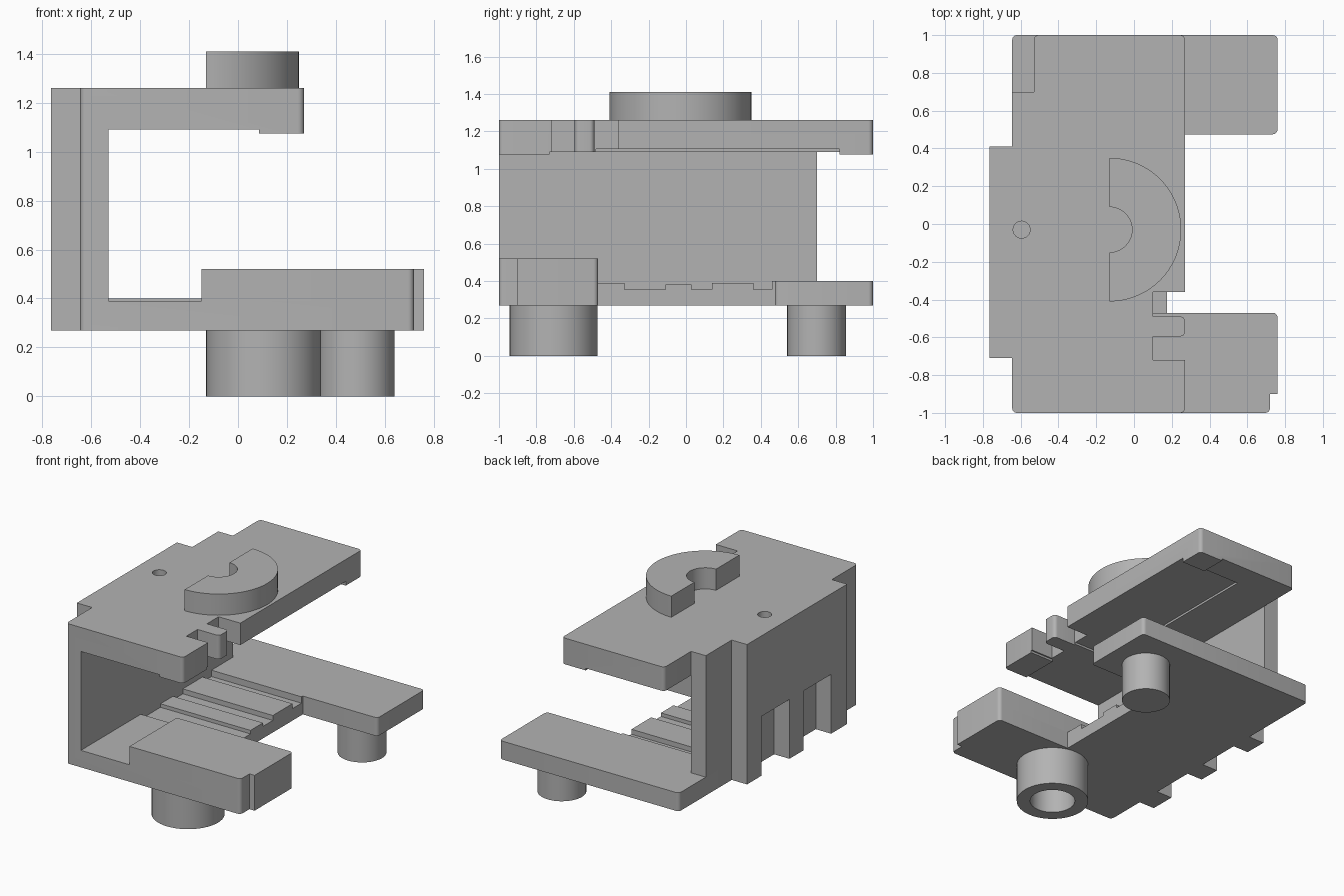
import bpy, bmesh, math
from mathutils import Vector

cube = bpy.data.objects.get("Cube")
if cube:
    bpy.data.objects.remove(cube, do_unlink=True)

grey = bpy.data.materials.new("plain grey")
grey.use_nodes = True
COLOUR = (0.45, 0.45, 0.45, 1)
grey.diffuse_color = COLOUR
grey.node_tree.nodes["Principled BSDF"].inputs["Base Color"].default_value = COLOUR


def rounded(points, steps=5):
    """Outline from (x, y) or (x, y, radius) corners."""
    out = []
    for i, p in enumerate(points):
        c = Vector(p[:2])
        if len(p) == 2:
            out.append(c)
            continue
        a = Vector(points[i - 1][:2]) - c
        b = Vector(points[(i + 1) % len(points)][:2]) - c
        a, b = a.normalized() * p[2], b.normalized() * p[2]
        for k in range(steps + 1):
            t = math.pi / 2 * k / steps
            out.append(c + a * (1 - math.sin(t)) + b * (1 - math.cos(t)))
    return out


def arc(x, y, r, start=0, end=360, steps=48):
    closed = end - start == 360
    angles = [math.radians(start + (end - start) * k / steps)
              for k in range(steps + (not closed))]
    return [(x + r * math.cos(a), y + r * math.sin(a)) for a in angles]


def prism(name, outline, low, high, along_x=False):
    bm = bmesh.new()
    if along_x:
        verts = [bm.verts.new((low, u, v)) for u, v in outline]
        shift = (high - low, 0, 0)
    else:
        verts = [bm.verts.new((u, v, low)) for u, v in outline]
        shift = (0, 0, high - low)
    face = bm.faces.new(verts)
    new = bmesh.ops.extrude_face_region(bm, geom=[face])["geom"]
    bmesh.ops.translate(bm, vec=shift,
                        verts=[g for g in new if isinstance(g, bmesh.types.BMVert)])
    bmesh.ops.recalc_face_normals(bm, faces=bm.faces)
    mesh = bpy.data.meshes.new(name)
    bm.to_mesh(mesh)
    bm.free()
    mesh.materials.append(grey)
    obj = bpy.data.objects.new(name, mesh)
    bpy.context.collection.objects.link(obj)
    parts.append(obj)
    return obj


def box(name, x0, x1, y0, y1, z0, z1):
    return prism(name, [(x0, y0), (x1, y0), (x1, y1), (x0, y1)], z0, z1)


def cut(obj, cutter):
    """Subtract the cutter, bake the result and drop the cutter."""
    cutter.hide_render = True
    mod = obj.modifiers.new("cut", "BOOLEAN")
    mod.operation, mod.solver, mod.object = "DIFFERENCE", "EXACT", cutter
    graph = bpy.context.evaluated_depsgraph_get()
    mesh = bpy.data.meshes.new_from_object(obj.evaluated_get(graph))
    obj.modifiers.clear()
    obj.data = mesh
    parts.remove(cutter)
    bpy.data.objects.remove(cutter, do_unlink=True)


parts = []
R = 0.025
WALL_OUT, WALL_IN = -0.645, -0.53
BOTTOM, FLOOR, TOP = 0.27, 0.39, 1.26

# Base plate with a long rear arm
base = prism("base_plate", rounded([
    (WALL_OUT, -1, R), (0.72, -1, R), (0.72, -0.9), (0.76, -0.9),
    (0.76, -0.47, R), (0.175, -0.47), (0.175, 0.475), (0.76, 0.475, R),
    (0.76, 1, R), (WALL_OUT, 1, R)]), BOTTOM, 0.40)

# Stepped grooves across the floor: (start, end, height)
for y0, y1, z in [(-1.1, -0.33, FLOOR), (-0.33, -0.11, 0.355), (-0.11, 0.03, 0.38),
                  (0.03, 0.14, 0.355), (0.14, 0.36, FLOOR), (0.36, 0.46, 0.355)]:
    cut(base, box("groove_cutter", WALL_IN, 1, y0, y1, z, 0.5))

# Raised front arm
prism("front_arm", rounded([
    (-0.15, -1), (0.72, -1, R), (0.72, -0.9), (0.76, -0.9),
    (0.76, -0.47, R), (-0.15, -0.47)]), FLOOR, 0.52)

# Side wall
prism("side_wall", rounded([(WALL_OUT, -1, R), (WALL_IN, -1), (WALL_IN, 0.70),
                            (WALL_OUT, 0.70)]), 0.40, 1.075)

# Outer panel standing on three legs
NOTCH = 0.69
panel = [(-0.71, TOP), (-0.71, BOTTOM)]
for y0, y1 in [(-0.53, -0.22), (-0.065, 0.25)]:
    panel += [(y0, BOTTOM), (y0, NOTCH), (y1, NOTCH), (y1, BOTTOM)]
panel += [(0.41, BOTTOM), (0.41, TOP)]
prism("outer_panel", panel, -0.765, WALL_OUT, along_x=True)

# Top plate with a tab between two slots
top = prism("top_plate", rounded([
    (WALL_OUT, -1, R), (0.27, -1, R), (0.27, -0.72), (0.10, -0.72),
    (0.10, -0.595), (0.27, -0.595, R), (0.27, -0.49, R), (0.10, -0.49),
    (0.10, -0.36), (0.27, -0.36), (0.27, 1, R), (WALL_IN, 1, R),
    (WALL_IN, 0.70), (WALL_OUT, 0.70)]), 1.075, TOP)

# Underside steps leave a small lip at both outer corners
cut(top, box("underside_cutter", WALL_IN, 0.085, -1.1, 1.1, 1, 1.09))
cut(top, box("edge_cutter", 0.08, 0.4, -0.73, 0.82, 1, 1.09))
cut(top, box("recess_cutter", -0.2, 0.4, -0.48, 0.82, 1, 1.105))
cut(top, prism("hole_cutter", arc(-0.595, -0.03, 0.045, steps=32), 1.12, 1.4))

# Half ring on top
prism("half_ring", arc(-0.13, -0.03, 0.38, -90, 90)
      + arc(-0.13, -0.03, 0.12, 90, -90, 24), TOP, 1.41)

# Feet: hollow at the front, solid at the rear
front_foot = prism("front_foot", arc(0.105, -0.708, 0.235), 0, BOTTOM)
cut(front_foot, prism("bore_cutter", arc(0.105, -0.708, 0.147), -0.1, 0.25))
prism("rear_foot", arc(0.483, 0.698, 0.157), 0, BOTTOM)

# Smooth the round sides and keep the edges sharp
bpy.ops.object.select_all(action="DESELECT")
for obj in parts:
    obj.select_set(True)
bpy.context.view_layer.objects.active = parts[0]
bpy.ops.object.shade_smooth_by_angle(angle=math.radians(30))
